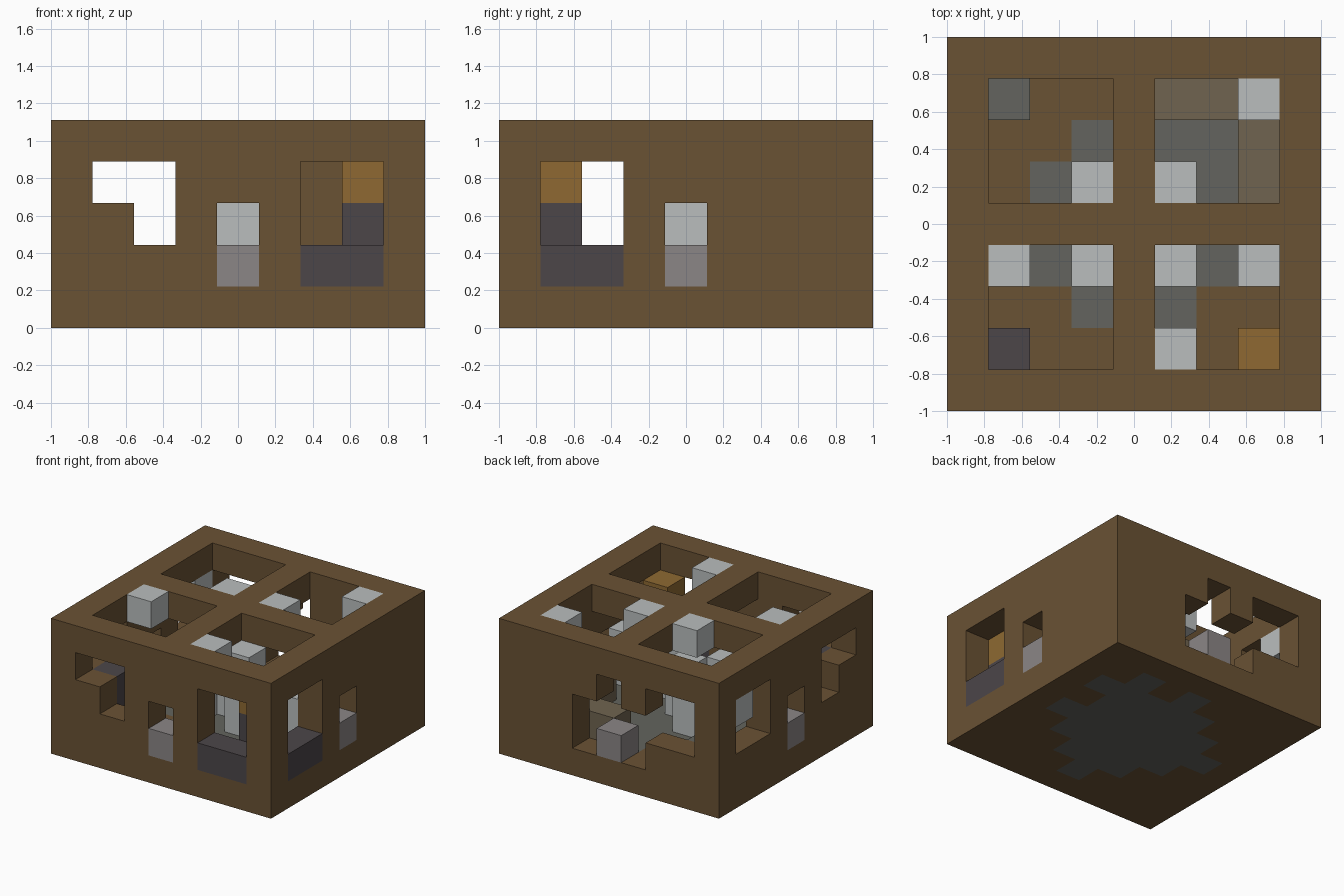
import bpy, bmesh, math
from mathutils import Vector

cube = bpy.data.objects.get("Cube")
if cube:
    bpy.data.objects.remove(cube, do_unlink=True)

N, H = 9, 5            # blocks across and blocks high
S = 2 / N              # block size


def material(name, rgb):
    lin = [((c / 255 + 0.055) / 1.055) ** 2.4 for c in rgb] + [1]
    m = bpy.data.materials.new(name)
    m.use_nodes = True
    m.diffuse_color = lin
    bsdf = m.node_tree.nodes["Principled BSDF"]
    bsdf.inputs["Base Color"].default_value = lin
    bsdf.inputs["Roughness"].default_value = 0.9
    return m


mats = {
    "brown": material("brown", (106, 82, 52)),
    "slate": material("slate", (99, 100, 94)),
    "pale": material("pale_grey", (186, 190, 190)),
    "grey": material("mid_grey", (139, 134, 134)),
    "purple": material("dark_purple_grey", (76, 70, 73)),
    "ochre": material("ochre", (142, 105, 50)),
    "taupe": material("taupe", (112, 100, 80)),
}

blocks = {}            # (x, y, z) -> part name
part_material = {}


def fill(part, mat, cells):
    part_material[part] = mat
    for c in cells:
        blocks[c] = part


def column(x, y, low, high):
    return [(x, y, z) for z in range(low, high + 1)]


def carve(cells):
    for c in cells:
        blocks.pop(c, None)


grid = [(x, y) for x in range(N) for y in range(N)]
edge = (0, N - 1)
mid = N // 2

# Floor, outer walls and roof beams
fill("floor", "brown", [(x, y, 0) for x, y in grid])
fill("walls", "brown", [(x, y, z) for x, y in grid for z in range(1, H - 1)
                        if x in edge or y in edge])
fill("roof_beams", "brown", [(x, y, H - 1) for x, y in grid
                             if x % mid == 0 or y % mid == 0])

# Diamond of paving, with a small extension at one corner
fill("paving", "slate", [(x, y, 0) for x, y in grid
                         if abs(x - mid) + abs(y - mid) <= 3
                         or (x, y) in ((6, 6), (7, 6), (6, 7))])

# Windows repeated across the diagonal: front and left, back and right
front = [(1, 3), (2, 3), (2, 2), (4, 2)] + [(a, z) for a in (6, 7) for z in (2, 3)]
for a, z in front:
    carve([(a, 0, z), (8, a, z) if a > 4 else (0, a, z)])
carve([(8, a, z) for a in (1, 2) for z in (2, 3)])
carve([(8, 4, 2)])
carve([(0, a, z) for a in (6, 7) for z in (2, 3)])
fill("walls", "brown", [(8, a, z) for a in (6, 7) for z in (2, 3)])
carve([(a, 8, z) for a in (1, 2) for z in (2, 3)])
carve([(a, 8, z) for a in (3, 5) for z in (1, 2)])
carve([(4, 8, 2), (4, 8, 3), (0, 4, 2)])

# Sills flush with the walls
fill("door_sills", "grey", [(4, 0, 1), (8, 4, 1), (4, 8, 1), (0, 4, 1)])
fill("corner_sills", "purple", [(6, 0, 1), (7, 0, 1), (8, 1, 1), (8, 2, 1)])

# Corner posts
fill("front_corner_post", "purple", column(7, 1, 1, 2))
fill("post_cap", "ochre", [(7, 1, 3)])
fill("low_corner_post", "purple", column(1, 1, 1, 2))
fill("back_corner_block", "slate", [(1, 7, 1)])
fill("planters", "taupe", [(5, 7, 1), (6, 7, 1), (7, 6, 1), (7, 5, 1)])

# Pale stone columns inside and blocks set in the roof openings
fill("center_pillar", "pale", column(4, 4, 1, 2))
fill("inner_pillars", "pale", column(5, 3, 1, 3) + column(3, 3, 1, 2)
     + column(3, 5, 1, 2) + column(7, 3, 1, 2))
fill("roof_blocks", "pale", [(x, y, 4) for x, y in
                             ((1, 3), (3, 5), (5, 5), (7, 7), (5, 1))])
fill("window_block", "pale", [(0, 7, 3)])


def build(part):
    """Make one mesh from the exposed faces of a part's blocks."""
    bm = bmesh.new()
    for cell, owner in blocks.items():
        if owner != part:
            continue
        center = Vector(((cell[0] - mid) * S, (cell[1] - mid) * S,
                         (cell[2] + 0.5) * S))
        for axis in range(3):
            for sign in (-1, 1):
                near = list(cell)
                near[axis] += sign
                if tuple(near) in blocks:
                    continue
                n, u = Vector((0, 0, 0)), Vector((0, 0, 0))
                n[axis] = sign
                u[(axis + 1) % 3] = 1
                v = n.cross(u)
                bm.faces.new([bm.verts.new(center + (n + u * a + v * b) * S / 2)
                              for a, b in ((-1, -1), (1, -1), (1, 1), (-1, 1))])
    bmesh.ops.remove_doubles(bm, verts=bm.verts[:], dist=S / 100)
    mesh = bpy.data.meshes.new(part)
    bm.to_mesh(mesh)
    bm.free()
    mesh.materials.append(mats[part_material[part]])
    bpy.context.collection.objects.link(bpy.data.objects.new(part, mesh))


for part in part_material:
    build(part)
